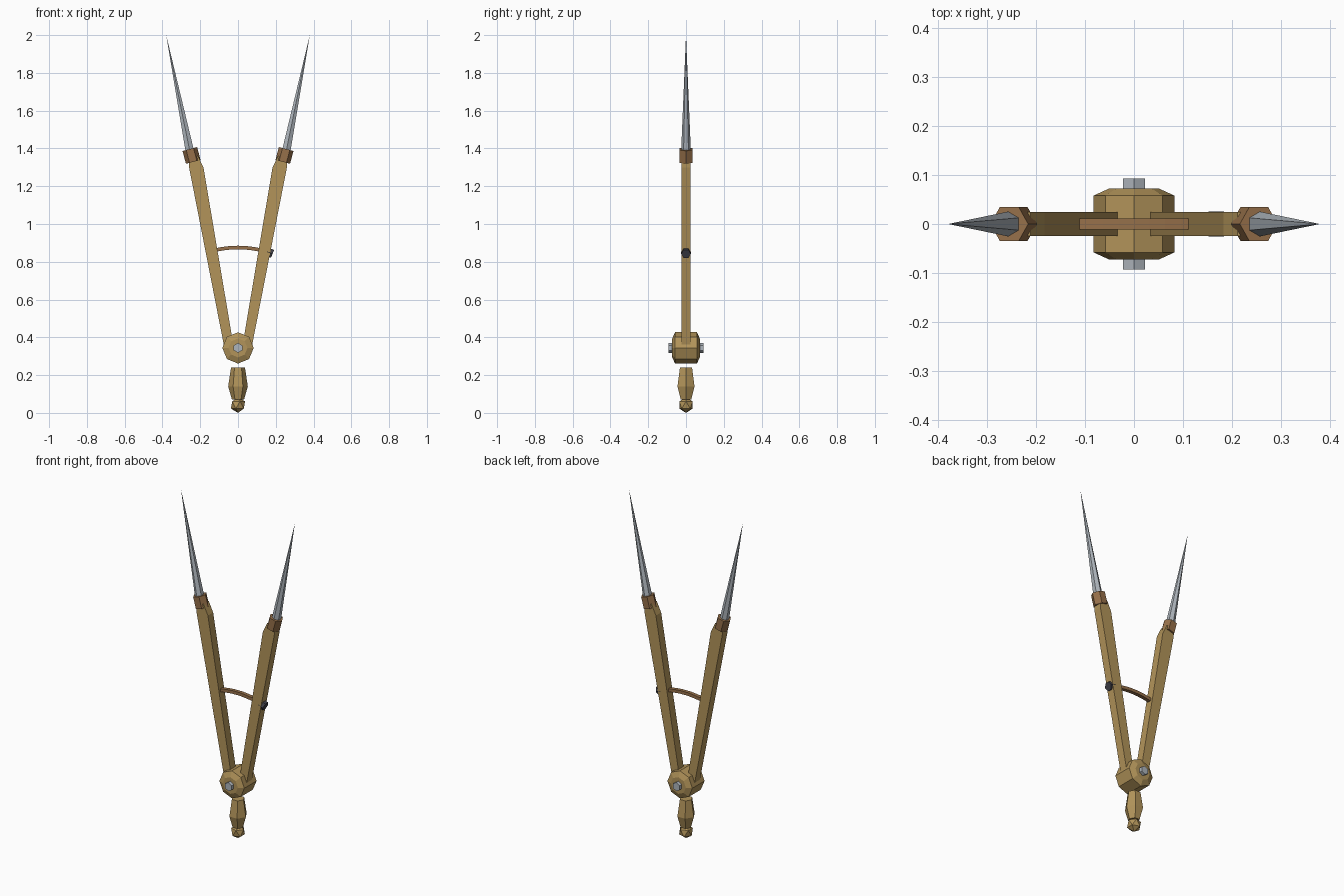
import bpy, bmesh, math
from mathutils import Matrix, Vector

if "Cube" in bpy.data.objects:
    bpy.data.objects.remove(bpy.data.objects["Cube"])


def srgb(r, g, b):
    return tuple(((c / 255 + 0.055) / 1.055) ** 2.4 for c in (r, g, b)) + (1.0,)


def material(name, rgb):
    m = bpy.data.materials.new(name)
    m.diffuse_color = srgb(*rgb)
    m.use_nodes = True
    m.node_tree.nodes["Principled BSDF"].inputs["Base Color"].default_value = m.diffuse_color
    return m


BRASS = material("brass", (178, 148, 90))
BRONZE = material("brown bronze", (150, 112, 74))
STEEL = material("steel", (174, 181, 188))
DARK = material("dark iron", (64, 64, 72))


def finish(name, bm, mat):
    bmesh.ops.recalc_face_normals(bm, faces=bm.faces)
    me = bpy.data.meshes.new(name)
    bm.to_mesh(me)
    bm.free()
    me.materials.append(mat)
    ob = bpy.data.objects.new(name, me)
    bpy.context.collection.objects.link(ob)
    return ob


def turned(name, profile, sides, mat, origin, axis=(0, 0, 1), start=0.0):
    """Low-poly turned part: profile of (radius, height) along an axis."""
    bm = bmesh.new()
    rings = []
    for r, h in profile:
        n = sides if r > 0 else 1
        rings.append([bm.verts.new((r * math.cos(start + math.tau * i / sides),
                                    r * math.sin(start + math.tau * i / sides), h))
                      for i in range(n)])
    for a, b in zip(rings, rings[1:]):
        for i in range(sides):
            j = (i + 1) % sides
            if len(b) == 1:
                bm.faces.new((a[i], a[j], b[0]))
            else:
                bm.faces.new((a[i], a[j], b[j], b[i]))
    for ring in (rings[0], rings[-1]):
        if len(ring) > 1:
            bm.faces.new(ring)
    rot = Vector((0, 0, 1)).rotation_difference(Vector(axis)).to_matrix().to_4x4()
    bm.transform(Matrix.Translation(origin) @ rot)
    return finish(name, bm, mat)


def plate(name, outline, half, mat):
    """Outline of (x, z) points extruded through y."""
    bm = bmesh.new()
    front = [bm.verts.new((x, -half, z)) for x, z in outline]
    back = [bm.verts.new((x, half, z)) for x, z in outline]
    bm.faces.new(front)
    bm.faces.new(back)
    for i in range(len(outline)):
        j = (i + 1) % len(outline)
        bm.faces.new((front[i], front[j], back[j], back[i]))
    return finish(name, bm, mat)


PIVOT = 0.344

# Handle and pommel
turned("handle", [(0.032, 0.07), (0.052, 0.14), (0.037, 0.24)], 6, BRASS, (0, 0, 0))
bm = bmesh.new()
bmesh.ops.create_icosphere(bm, subdivisions=1, radius=0.042,
                           matrix=Matrix.Translation((0, 0, 0.042)))
finish("pommel", bm, BRASS)

# Hinge hub with chamfered ends, and the steel pin through it
turned("hinge_hub", [(0.05, -0.073), (0.083, -0.058), (0.083, 0.058), (0.05, 0.073)],
       8, BRASS, (0, 0, PIVOT), (0, 1, 0))
turned("hinge_pin", [(0.026, -0.093), (0.026, 0.093)], 6, STEEL,
       (0, 0, PIVOT), (0, 1, 0), math.pi / 2)

# Legs, collars and points on both sides
for s, side in ((-1, "left"), (1, "right")):
    outline = [(0.022, 0.345), (0.072, 0.345), (0.259, 1.30), (0.262, 1.36),
               (0.212, 1.36), (0.183, 1.30)]
    plate(side + "_leg", [(s * x, z) for x, z in outline], 0.025, BRASS)
    tilt = math.radians(15)
    turned(side + "_collar", [(0.04, -0.035), (0.04, 0.035)], 6, BRONZE,
           (s * 0.246, 0, 1.363), (s * math.sin(tilt), 0, math.cos(tilt)))
    base, tip = Vector((s * 0.254, 0, 1.38)), Vector((s * 0.38, 0, 2.0))
    d = tip - base
    turned(side + "_point", [(0.026, 0), (0, d.length)], 6, STEEL, base, d, math.pi / 6)

# Curved brace between the legs
angles = [math.radians(-13.5 + 27 * i / 8) for i in range(9)]
arc = [(0.541 * math.sin(a), PIVOT + 0.541 * math.cos(a)) for a in angles]
arc += [(0.522 * math.sin(a), PIVOT + 0.522 * math.cos(a)) for a in reversed(angles)]
plate("curved_brace", arc, 0.011, BRONZE)

# Locking screw on the outside of the right leg
turned("locking_screw", [(0.026, -0.018), (0.026, 0.014)], 6, DARK,
       (0.17, 0, 0.847), (math.cos(0.38), 0, -math.sin(0.38)), math.pi / 6)
